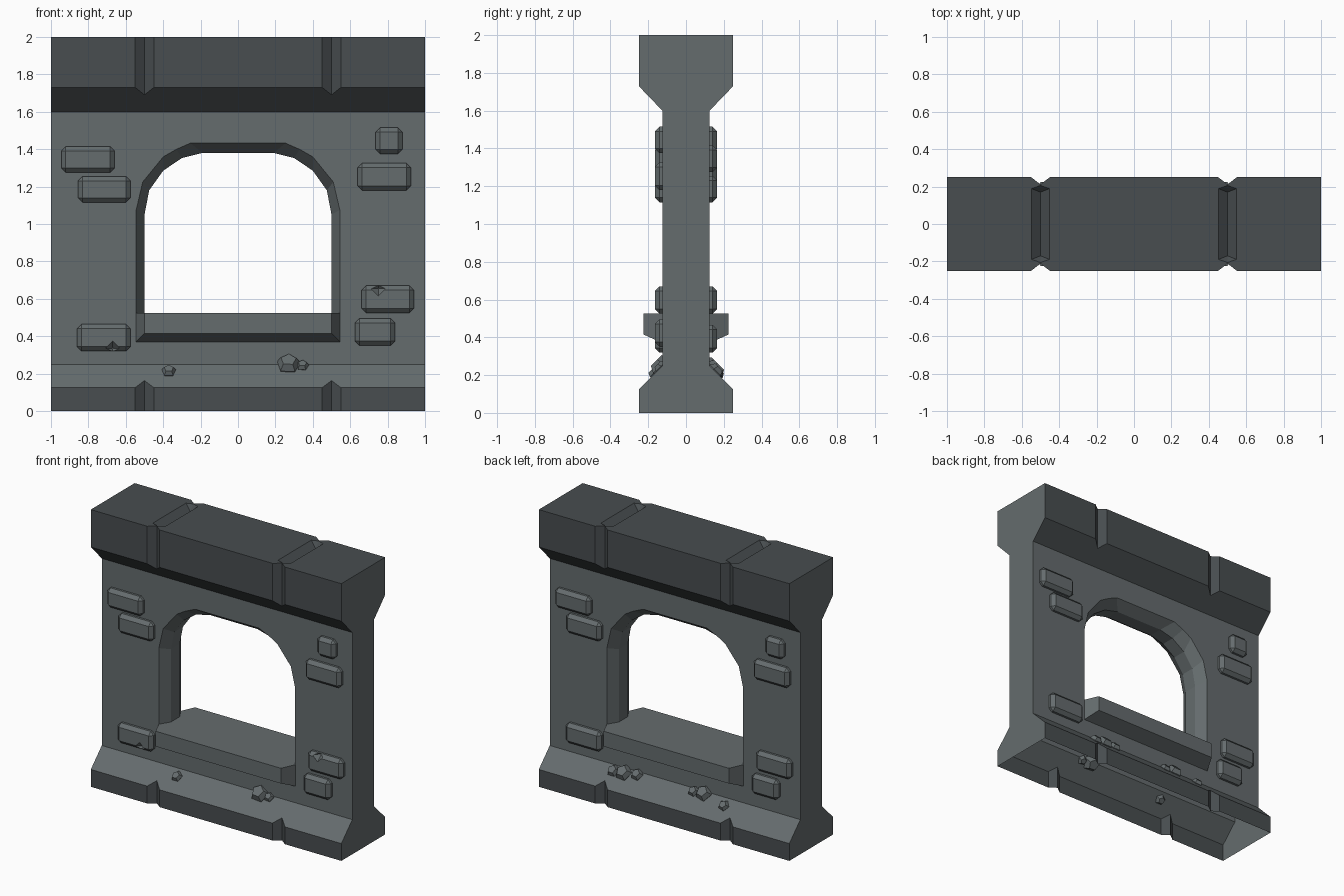
import bpy, bmesh, math
from mathutils import Matrix, Vector

if "Cube" in bpy.data.objects:
    bpy.data.objects.remove(bpy.data.objects["Cube"])

HALF_TURN = Matrix.Rotation(math.pi, 4, 'Z')


def material(name, rgb):
    m = bpy.data.materials.new(name)
    m.diffuse_color = (*rgb, 1)
    m.use_nodes = True
    m.node_tree.nodes["Principled BSDF"].inputs["Base Color"].default_value = m.diffuse_color
    return m


STONE = material("stone", (0.13, 0.15, 0.155))
DARK = material("dark_stone", (0.065, 0.075, 0.08))


def loft(bm, sections):
    """Capped skin through matching closed outlines."""
    rings = [[bm.verts.new(p) for p in s] for s in sections]
    n = len(rings[0])
    for a, b in zip(rings, rings[1:]):
        for i in range(n):
            bm.faces.new((a[i], a[(i + 1) % n], b[(i + 1) % n], b[i]))
    bm.faces.new(rings[0])
    bm.faces.new(rings[-1])


def finish(bm, name, back=False):
    if back:
        bm.transform(HALF_TURN)
    bmesh.ops.recalc_face_normals(bm, faces=bm.faces)
    me = bpy.data.meshes.new(name)
    bm.to_mesh(me)
    bm.free()
    me.materials.append(STONE)
    ob = bpy.data.objects.new(name, me)
    bpy.context.collection.objects.link(ob)
    return ob


def cut(ob, cutter):
    """Subtract the cutter, bake the result and discard the cutter."""
    mod = ob.modifiers.new("cut", 'BOOLEAN')
    mod.operation, mod.solver, mod.object = 'DIFFERENCE', 'EXACT', cutter
    cutter.hide_render = True
    dg = bpy.context.evaluated_depsgraph_get()
    me = bpy.data.meshes.new_from_object(ob.evaluated_get(dg))
    ob.modifiers.clear()
    ob.data = me
    bpy.data.objects.remove(cutter)


# Wall body: base, wall and cornice share one profile
half = [(0.25, 0), (0.25, 0.125), (0.125, 0.25), (0.125, 1.6), (0.25, 1.73), (0.25, 2)]
profile = half + [(-y, z) for y, z in reversed(half)]
bm = bmesh.new()
loft(bm, [[(x, y, z) for y, z in profile] for x in (-1, 1)])
wall = finish(bm, "wall_body")

# Arched window opening with chamfered edges
outer = [(0.545, 0.45), (0.545, 1.075), (0.51, 1.225), (0.40, 1.36), (0.33, 1.40), (0.255, 1.433)]
inner = [(0.5, 0.45), (0.5, 1.05), (0.475, 1.18), (0.40, 1.285), (0.30, 1.353), (0.19, 1.38)]


def mirrored(pts):
    return pts + [(-x, z) for x, z in reversed(pts)]


bm = bmesh.new()
loft(bm, [[(x, y, z) for x, z in mirrored(o)] for y, o in
          ((-0.2, outer), (-0.126, outer), (-0.05, inner), (0.05, inner), (0.126, outer), (0.2, outer))])
cut(wall, finish(bm, "window_cutter"))

# V grooves between the blocks, front and back, plus the top joints
bm = bmesh.new()
for x in (-0.5, 0.5):
    for y in (-0.25, 0.25):
        diamond = [(x - 0.05, y), (x, y - 0.038), (x + 0.05, y), (x, y + 0.038)]
        loft(bm, [[(px, py, z) for px, py in diamond] for z in (-0.1, 2.1)])
    pit = [(x, -0.17, 1.96), (x, 0.17, 1.96)]
    for s in (-1, 1):
        pit += [(x, s * 0.208, 2.002), (x - 0.05, s * 0.19, 2.002), (x + 0.05, s * 0.19, 2.002)]
    verts = [bm.verts.new(p) for p in pit]
    bmesh.ops.convex_hull(bm, input=verts)
cut(wall, finish(bm, "groove_cutter"))

# Hollow underside, darker base and cornice
bm = bmesh.new()
bm.from_mesh(wall.data)
under = [f for f in bm.faces if all(v.co.z < 1e-4 for v in f.verts)]
bmesh.ops.delete(bm, geom=under, context='FACES')
bm.to_mesh(wall.data)
bm.free()
wall.data.materials.clear()
wall.data.materials.append(STONE)
wall.data.materials.append(DARK)
for p in wall.data.polygons:
    p.material_index = int(p.center.z > 1.605 or p.center.z < 0.15)

# Window sill
bm = bmesh.new()
loft(bm, [[(-w, y, b), (w, y, b), (w, y, 0.525), (-w, y, 0.525)] for y, w, b in
          ((-0.225, 0.5, 0.415), (-0.125, 0.545, 0.37), (0.125, 0.545, 0.37), (0.225, 0.5, 0.415))])
finish(bm, "window_sill")

# Raised bricks: x0, x1, z0, z1, optional chip (x, z)
bricks = [(-0.945, -0.66, 1.275, 1.415, None), (-0.855, -0.575, 1.115, 1.255, None),
          (0.735, 0.88, 1.375, 1.515, None), (0.64, 0.925, 1.18, 1.325, None),
          (0.66, 0.94, 0.525, 0.67, (0.75, 0.655)), (0.625, 0.84, 0.35, 0.495, None),
          (-0.86, -0.575, 0.32, 0.465, (-0.67, 0.335))]
for back in (False, True):
    side = "back" if back else "front"
    for i, (x0, x1, z0, z1, chip) in enumerate(bricks):
        bm = bmesh.new()
        loft(bm, [[(x0, y, z0), (x1, y, z0), (x1, y, z1), (x0, y, z1)] for y in (-0.165, -0.08)])
        bmesh.ops.bevel(bm, geom=bm.edges[:], offset=0.024, segments=1, affect='EDGES', profile=0.5)
        brick = finish(bm, f"{side}_brick_{i + 1}", back)
        if chip:
            bm = bmesh.new()
            bmesh.ops.create_uvsphere(bm, u_segments=4, v_segments=2, radius=0.042,
                                      matrix=Matrix.Translation((chip[0], -0.163, chip[1])))
            cut(brick, finish(bm, "chip_cutter", back))

# Loose rocks resting on the sloped base: x, z, radius
rocks = {"front": [(-0.37, 0.21, 0.04), (0.27, 0.245, 0.066), (0.345, 0.24, 0.036)],
         "back": [(-0.47, 0.22, 0.045), (-0.39, 0.225, 0.06), (-0.29, 0.235, 0.045),
                  (0.16, 0.235, 0.04), (0.24, 0.24, 0.06), (0.42, 0.21, 0.04)]}
for side, items in rocks.items():
    for i, (x, z, r) in enumerate(items):
        bm = bmesh.new()
        place = (Matrix.Translation((x, z - 0.375, z)) @ Matrix.Rotation(math.radians(45), 4, 'X')
                 @ Matrix.Rotation(1.2 * i + 0.3, 4, 'Z'))
        rings = [(-0.65, 0.6), (0.1, 1.0), (0.65, 0.65)]
        loft(bm, [[place @ Vector((r * s * math.cos(a), r * s * math.sin(a), r * h))
                   for a in (k * math.tau / 5 for k in range(5))] for h, s in rings])
        finish(bm, f"{side}_rock_{i + 1}", side == "back")
